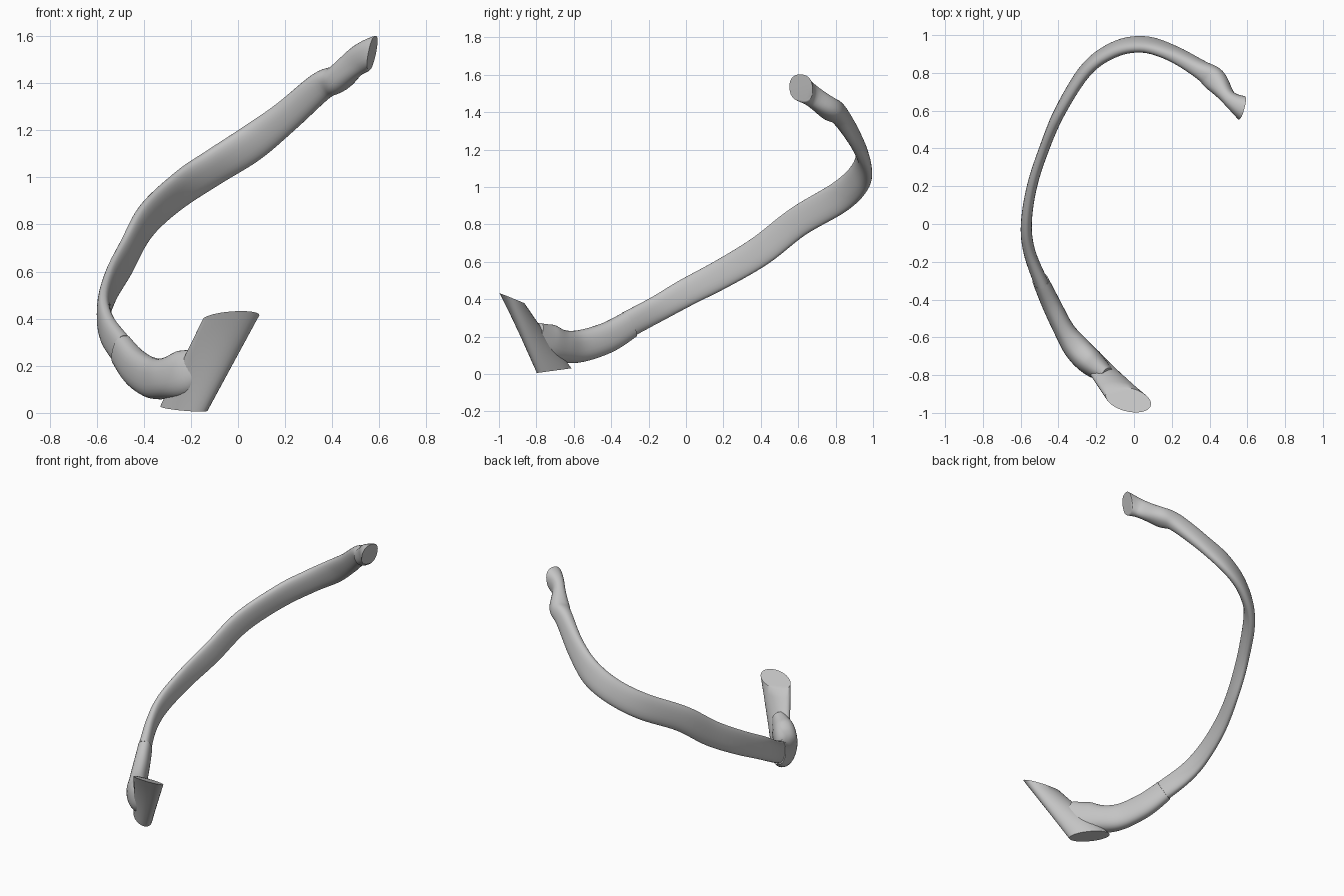
import bpy, bmesh, math
from mathutils import Vector

cube = bpy.data.objects.get("Cube")
if cube:
    bpy.data.objects.remove(cube, do_unlink=True)

bone = bpy.data.materials.new("bone_grey")
bone.use_nodes = True
bone.diffuse_color = (0.55, 0.55, 0.55, 1)
bone.node_tree.nodes["Principled BSDF"].inputs["Base Color"].default_value = (0.55, 0.55, 0.55, 1)


def spline(rows, steps):
    """Catmull-Rom interpolation of whole stations."""
    out = []
    rows = [Vector(r) for r in rows]
    last = len(rows) - 1
    for i in range(last):
        a, b, c, d = (rows[min(max(k, 0), last)] for k in (i - 1, i, i + 1, i + 2))
        for s in range(steps):
            t = s / steps
            out.append(b + (c - a) * (t / 2) + (a * 2 - b * 5 + c * 4 - d) * (t * t / 2)
                       + (b * 3 - a - c * 3 + d) * (t ** 3 / 2))
    return out + [rows[-1]]


def ring(centre, u, v, sides=28, power=0.85):
    """Slightly flattened oval spanned by the half axes u and v."""
    pts = []
    for k in range(sides):
        a = math.tau * k / sides
        c, s = math.cos(a), math.sin(a)
        pts.append(centre + u * math.copysign(abs(c) ** power, c)
                   + v * math.copysign(abs(s) ** power, s))
    return pts


def loft(name, rings):
    bm = bmesh.new()
    loops = [[bm.verts.new(p) for p in r] for r in rings]
    for a, b in zip(loops, loops[1:]):
        for k in range(len(a)):
            n = (k + 1) % len(a)
            bm.faces.new((a[k], a[n], b[n], b[k]))
    bm.faces.new(loops[0])
    bm.faces.new(loops[-1])
    bmesh.ops.recalc_face_normals(bm, faces=bm.faces)
    mesh = bpy.data.meshes.new(name)
    bm.to_mesh(mesh)
    bm.free()
    mesh.materials.append(bone)
    obj = bpy.data.objects.new(name, mesh)
    bpy.context.collection.objects.link(obj)
    bpy.ops.object.select_all(action='DESELECT')
    obj.select_set(True)
    bpy.context.view_layer.objects.active = obj
    bpy.ops.object.shade_smooth_by_angle(angle=math.radians(40))
    return obj


def sweep(name, stations, steps=6, start=None):
    """Stations hold x, y, z, half height, half thickness and tilt in degrees."""
    rows = spline(stations, steps)
    rings = []
    for i, r in enumerate(rows):
        p = Vector(r[:3])
        t = (Vector(rows[min(i + 1, len(rows) - 1)][:3]) - Vector(rows[max(i - 1, 0)][:3])).normalized()
        if start and i < steps:
            t = Vector(start).normalized().lerp(t, i / steps).normalized()
        up = (Vector((0, 0, 1)) - t * t.z).normalized()
        side = t.cross(up)
        a = math.radians(r[5])
        rings.append(ring(p, (up * math.cos(a) - side * math.sin(a)) * r[3],
                          (side * math.cos(a) + up * math.sin(a)) * r[4]))
    return loft(name, rings)


# Curved rib shaft, from the head at the back round to the front joint
sweep("rib_shaft", [
    (.57, .615, 1.53, .073, .064, 0),
    (.50, .67, 1.49, .06, .04, 5),
    (.425, .765, 1.42, .058, .062, 15),
    (.35, .82, 1.385, .062, .046, 20),
    (.2, .905, 1.255, .068, .036, 22),
    (.05, .95, 1.14, .08, .034, 20),
    (-.1, .925, 1.045, .082, .034, 16),
    (-.25, .82, .945, .084, .032, 10),
    (-.39, .6, .815, .082, .03, 4),
    (-.475, .4, .66, .082, .027, 0),
    (-.54, .2, .54, .078, .027, 0),
    (-.57, 0, .435, .074, .029, 0),
    (-.553, -.15, .35, .07, .032, 0),
    (-.492, -.31, .265, .071, .038, 0),
], start=(-.94, .25, .2))

# Cartilage running from the joint into the breastbone block
sweep("rib_cartilage", [
    (-.495, -.3, .265, .074, .043, 0),
    (-.44, -.42, .195, .082, .05, 0),
    (-.37, -.56, .15, .086, .055, 0),
    (-.3, -.66, .147, .088, .07, 0),
    (-.22, -.74, .17, .1, .068, 0),
    (-.14, -.8, .22, .06, .04, 0),
])

# Slanted oval block with flat cut ends
foot, top = Vector((-.23, -.705, .018)), Vector((-.03, -.93, .405))
foot_u, top_u = Vector((.09, -.088, -.012)), Vector((.118, -.035, .015))
foot_v, top_v = Vector((.045, .03, .004)), Vector((.025, .058, -.023))
block = []
for i in range(9):
    f = i / 8
    block.append(ring(foot.lerp(top, f), foot_u.lerp(top_u, f), foot_v.lerp(top_v, f), power=1))
loft("breastbone_block", block)
